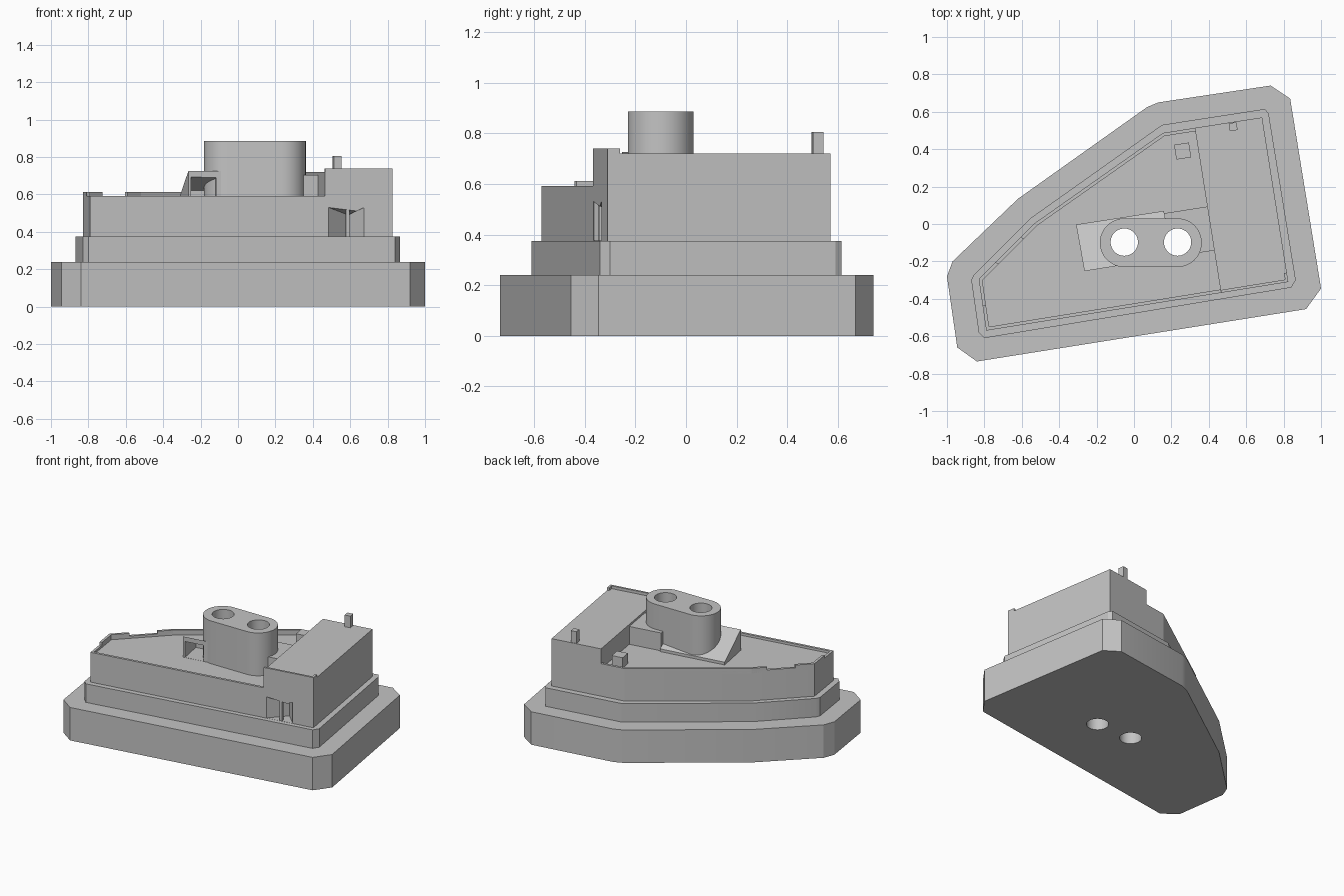
import bpy, bmesh, math
from mathutils import Vector

if "Cube" in bpy.data.objects:
    bpy.data.objects.remove(bpy.data.objects["Cube"], do_unlink=True)

grey = bpy.data.materials.new("plain grey")
grey.use_nodes = True
COLOR = (0.55, 0.55, 0.55, 1)
grey.diffuse_color = COLOR
grey.node_tree.nodes["Principled BSDF"].inputs["Base Color"].default_value = COLOR


def prism(name, outline, z0, z1):
    """Extrude an outline; z1 is one height or one height per corner."""
    tops = z1 if isinstance(z1, (list, tuple)) else [z1] * len(outline)
    bm = bmesh.new()
    low = [bm.verts.new((x, y, z0)) for x, y in outline]
    high = [bm.verts.new((x, y, z)) for (x, y), z in zip(outline, tops)]
    bm.faces.new(low)
    bm.faces.new(high)
    for i in range(len(low)):
        j = (i + 1) % len(low)
        bm.faces.new((low[i], low[j], high[j], high[i]))
    bmesh.ops.recalc_face_normals(bm, faces=bm.faces)
    mesh = bpy.data.meshes.new(name)
    bm.to_mesh(mesh)
    bm.free()
    obj = bpy.data.objects.new(name, mesh)
    bpy.context.collection.objects.link(obj)
    mesh.materials.append(grey)
    return obj


def inset(outline, d):
    """Move each edge of a counter-clockwise outline inward by d."""
    pts = [Vector(p) for p in outline]
    out = []
    for i, p in enumerate(pts):
        a = (p - pts[i - 1]).normalized()
        b = (pts[(i + 1) % len(pts)] - p).normalized()
        na, nb = Vector((-a.y, a.x)), Vector((-b.y, b.x))
        out.append(tuple(p + (na + nb) * d / (1 + na.dot(nb))))
    return out


def cut(obj, cutter):
    mod = obj.modifiers.new("cut", "BOOLEAN")
    mod.operation, mod.solver, mod.object = "DIFFERENCE", "EXACT", cutter
    bpy.context.view_layer.objects.active = obj
    bpy.ops.object.modifier_apply(modifier=mod.name)


def square(x, y, s):
    """Small square turned to line up with the hull."""
    c, n = s * 0.494, s * 0.078
    return [(x - c + n, y - c - n), (x + c + n, y - c + n),
            (x + c - n, y + c + n), (x - c - n, y + c - n)]


def arc(cx, cy, r, start, end, steps):
    return [(cx + r * math.cos(start + (end - start) * i / steps),
             cy + r * math.sin(start + (end - start) * i / steps)) for i in range(steps + 1)]


# Stepped hull, all outlines counter-clockwise
base_line = [(-1, -.28), (-.945, -.66), (-.84, -.735), (.92, -.455), (1, -.345), (.835, .67),
             (.73, .74), (.13, .65), (.07, .625), (-.62, .135), (-.97, -.20)]
step_line = [(-.87, -.30), (-.83, -.58), (-.80, -.61), (.84, -.34), (.865, -.30), (.72, .59),
             (.70, .615), (.15, .53), (-.555, .03), (-.855, -.27)]
hull_line = [(-.83, -.295), (-.79, -.57), (.825, -.31), (.685, .57), (.155, .487), (-.53, .005)]
base = prism("base", base_line, 0, .24)
step = prism("step", step_line, .24, .375)
hull = prism("hull", hull_line, .375, .592)

# Sunken deck inside a thin wall
inner = inset(hull_line, .018)
deck_cutter = prism("deck_cutter", inner, .575, .7)
cut(hull, deck_cutter)

# Deckhouse with a low parapet along its front
house_line = [(.465, -.368), (.825, -.31), (.685, .57), (.325, .514)]
house = prism("deckhouse", house_line, .375, .72)
front_parapet = prism("front_parapet", [(.465, -.368), (.825, -.31), (.822, -.295), (.463, -.353)], .72, .74)
side_parapet = prism("side_parapet", [(.825, -.31), (.817, -.26), (.802, -.262), (.81, -.312)], .72, .74)

# V shaped recess with a slim post
recess = prism("recess_cutter", [(.485, -.42), (.675, -.42), (.675, -.333), (.59, -.25), (.485, -.364)],
               .376, [.53, .53, .53, .49, .53])
for part in (hull, house):
    cut(part, recess)
recess_post = prism("recess_post", square(.585, -.335, .02), .375, .53)

# Raised rim strips along the back and the bow
out = dict(zip(("bow_back", "bow_front", "fr", "br", "back", "mid"), hull_line))
inn = dict(zip(out, inner))


def between(a, b, t):
    return tuple(Vector(a).lerp(Vector(b), t))


def rim(name, a, b, t0, t1):
    prism(name, [between(out[a], out[b], t0), between(out[a], out[b], t1),
                 between(inn[a], inn[b], t1), between(inn[a], inn[b], t0)], .575, .612)


rim("rim_stern", "br", "back", .65, 1)
rim("rim_back", "back", "mid", 0, 1)
rim("rim_mid", "mid", "bow_back", 0, .25)
rim("rim_bow_back", "mid", "bow_back", .7, 1)
rim("rim_bow", "bow_back", "bow_front", 0, .53)

# Oblong tower
tower_line = (arc(.2325, -.1, .13, -math.pi / 2, math.pi / 2, 24)
              + arc(-.0525, -.1, .13, math.pi / 2, math.pi * 1.5, 24))
tower = prism("tower", tower_line, .575, .887)

# Ramp falling to the back, hollow under its front edge
ramp = prism("ramp", [(-.265, -.252), (.2, -.178), (.16, .07), (-.31, -.003)], .57,
             [.726, .726, .595, .595])
hollow = prism("hollow_cutter", [(-.247, -.28), (-.11, -.26), (-.15, -.06), (-.284, -.08)],
               .576, [.705, .705, .62, .62])
cut(ramp, hollow)

# Link block between tower and deckhouse
link = prism("link_block", [(.2, -.178), (.436, -.14), (.395, .094), (.16, .057)], .57, .705)

# Two shafts through everything
shafts = [prism("shaft_cutter", arc(x, -.097, .073, 0, math.tau, 40)[:-1], -.1, 1) for x in (-.052, .233)]
for part in (base, step, hull, ramp, link, tower):
    for shaft in shafts:
        cut(part, shaft)

# Small fittings
prism("mast", square(.53, .52, .042), .72, .805)
prism("deck_box", square(.26, .39, .08), .575, .65)

for helper in [deck_cutter, recess, hollow] + shafts:
    bpy.data.objects.remove(helper, do_unlink=True)

# Smooth shading on the curved parts only
bpy.ops.object.select_all(action="DESELECT")
for part in (base, step, hull, tower):
    part.select_set(True)
bpy.context.view_layer.objects.active = tower
bpy.ops.object.shade_smooth_by_angle(angle=math.radians(20))
